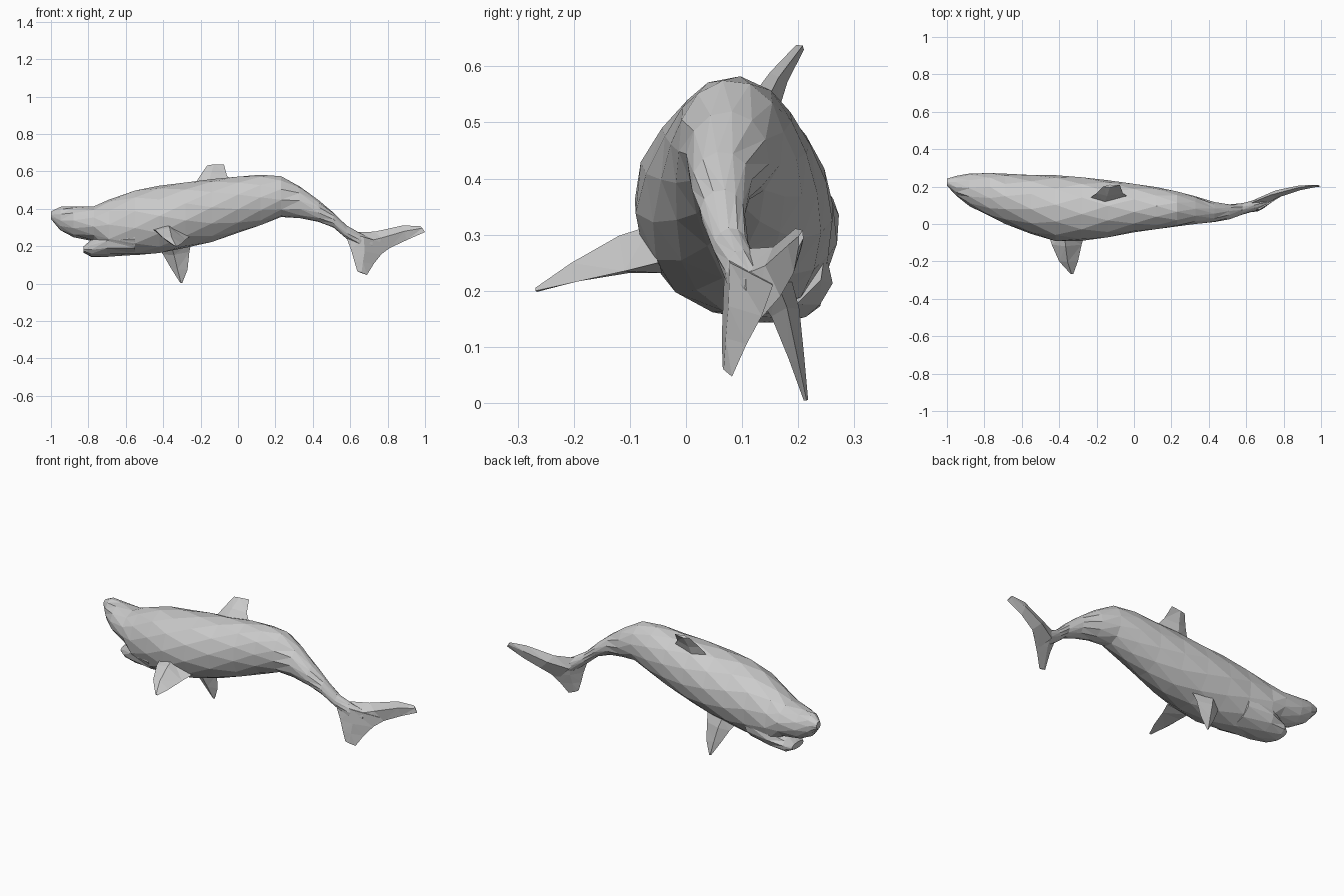
import bpy, bmesh, math
from mathutils import Vector


def loft(name, rings):
    """Skin a list of equal-sized point rings, cap the ends, keep flat triangles."""
    bm = bmesh.new()
    vr = [[bm.verts.new(p) for p in r] for r in rings]
    n = len(vr[0])
    for a, b in zip(vr, vr[1:]):
        for i in range(n):
            j = (i + 1) % n
            bm.faces.new((a[i], a[j], b[j], b[i]))
    bm.faces.new(vr[0])
    bm.faces.new(vr[-1])
    bmesh.ops.triangulate(bm, faces=bm.faces[:])
    bmesh.ops.recalc_face_normals(bm, faces=bm.faces[:])
    me = bpy.data.meshes.new(name)
    bm.to_mesh(me)
    bm.free()
    ob = bpy.data.objects.new(name, me)
    bpy.context.collection.objects.link(ob)
    return ob


def hull(name, sections, sides=12, roll=0.42):
    """Elliptical sections given as (x, z_bottom, z_top, y_min, y_max)."""
    rings = []
    for k, (x, z0, z1, y0, y1) in enumerate(sections):
        ring = []
        for i in range(sides):
            a = 2 * math.pi * i / sides + roll + (k % 2) * math.pi / sides
            ring.append((x, (y0 + y1) / 2 + (y1 - y0) / 2 * math.cos(a),
                         (z0 + z1) / 2 + (z1 - z0) / 2 * math.sin(a)))
        rings.append(ring)
    return loft(name, rings)


def fin(name, sections):
    """Diamond sections given as (leading point, trailing point, half thickness)."""
    span = sum((Vector(sections[-1][i]) - Vector(sections[0][i]) for i in (0, 1)), Vector())
    rings = []
    for lead, trail, t in sections:
        a, b = Vector(lead), Vector(trail)
        n = (b - a).cross(span).normalized() * t
        m = a.lerp(b, 0.4)
        rings.append([a, m + n, b, m - n])
    return loft(name, rings)


# Body with upper jaw, from nose to tail stock
hull("body", [
    (-1.00, 0.345, 0.385, 0.205, 0.242),
    (-0.95, 0.285, 0.412, 0.150, 0.258),
    (-0.88, 0.248, 0.412, 0.095, 0.270),
    (-0.77, 0.225, 0.415, 0.040, 0.274),
    (-0.69, 0.150, 0.450, 0.000, 0.270),
    (-0.55, 0.150, 0.500, -0.055, 0.264),
    (-0.42, 0.163, 0.525, -0.092, 0.262),
    (-0.28, 0.190, 0.543, -0.092, 0.252),
    (-0.14, 0.222, 0.560, -0.072, 0.235),
    (0.00, 0.270, 0.574, -0.046, 0.216),
    (0.12, 0.312, 0.583, -0.028, 0.198),
    (0.23, 0.355, 0.576, -0.014, 0.175),
    (0.33, 0.350, 0.520, 0.000, 0.148),
    (0.43, 0.330, 0.448, 0.010, 0.118),
    (0.51, 0.300, 0.380, 0.025, 0.105),
    (0.58, 0.240, 0.312, 0.050, 0.112),
    (0.65, 0.190, 0.272, 0.070, 0.130),
    (0.72, 0.180, 0.240, 0.105, 0.145),
])

# Lower jaw, set back under the nose
hull("lower_jaw", [
    (-0.825, 0.165, 0.200, 0.110, 0.215),
    (-0.785, 0.143, 0.235, 0.075, 0.245),
    (-0.70, 0.143, 0.300, 0.020, 0.262),
    (-0.55, 0.153, 0.360, -0.035, 0.250),
])

# Dorsal fin, leaning with the rolled body
fin("dorsal_fin", [
    ((-0.24, 0.135, 0.52), (-0.03, 0.145, 0.54), 0.028),
    ((-0.20, 0.165, 0.58), (-0.06, 0.165, 0.58), 0.018),
    ((-0.165, 0.200, 0.632), (-0.075, 0.208, 0.637), 0.008),
])

# Pectoral fins
fin("near_pectoral_fin", [
    ((-0.46, -0.05, 0.29), (-0.26, -0.05, 0.25), 0.045),
    ((-0.44, -0.11, 0.285), (-0.28, -0.11, 0.235), 0.036),
    ((-0.40, -0.20, 0.245), (-0.30, -0.20, 0.215), 0.018),
    ((-0.34, -0.266, 0.203), (-0.325, -0.268, 0.200), 0.004),
])
fin("far_pectoral_fin", [
    ((-0.43, 0.150, 0.20), (-0.25, 0.160, 0.22), 0.036),
    ((-0.40, 0.175, 0.155), (-0.26, 0.180, 0.17), 0.026),
    ((-0.36, 0.195, 0.085), (-0.27, 0.200, 0.075), 0.014),
    ((-0.310, 0.213, 0.006), (-0.298, 0.215, 0.004), 0.004),
])

# Tail flukes
fin("lower_fluke", [
    ((0.57, 0.070, 0.27), (0.80, 0.155, 0.21), 0.028),
    ((0.605, 0.066, 0.18), (0.765, 0.135, 0.155), 0.020),
    ((0.622, 0.064, 0.12), (0.725, 0.108, 0.105), 0.012),
    ((0.638, 0.065, 0.066), (0.690, 0.082, 0.047), 0.005),
])
fin("upper_fluke", [
    ((0.61, 0.105, 0.275), (0.73, 0.115, 0.13), 0.026),
    ((0.73, 0.155, 0.278), (0.81, 0.168, 0.19), 0.020),
    ((0.88, 0.195, 0.311), (0.90, 0.192, 0.232), 0.013),
    ((0.975, 0.208, 0.308), (1.00, 0.200, 0.276), 0.005),
])
